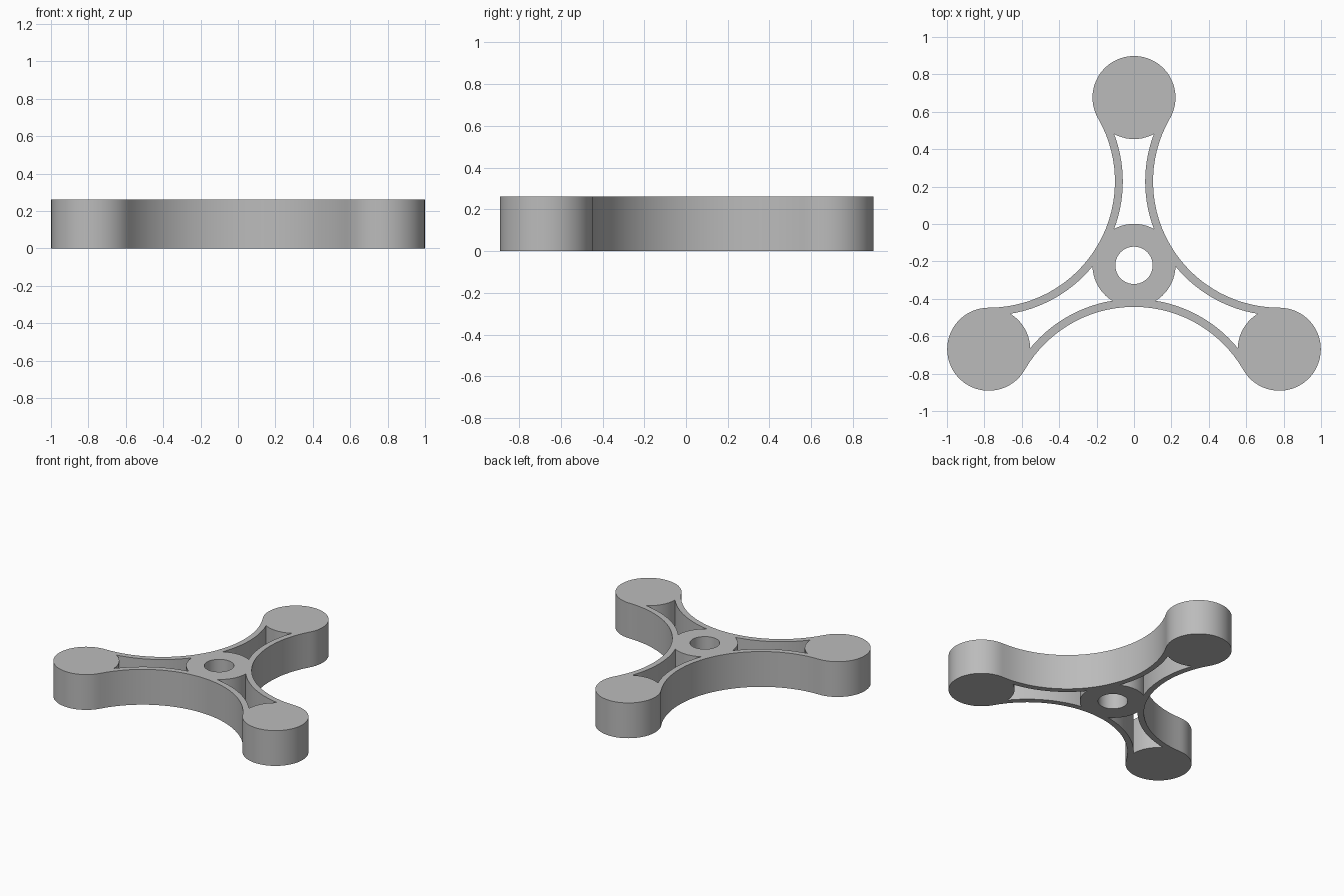
import bpy
import bmesh
from math import radians, degrees, cos, sin, acos, asin
from mathutils import Vector

cube = bpy.data.objects.get("Cube")
if cube:
    bpy.data.objects.remove(cube, do_unlink=True)

HEIGHT = 0.262
HUB = Vector((0, -0.221))
REACH = 0.897           # hub centre to lobe centre
LOBE = 0.222            # radius of hub and lobes
SCOOP = REACH - LOBE    # radius of the concave flanks, tangent to the lobes
WALL = 0.042            # rib thickness
HOLE = 0.1

grey = bpy.data.materials.new("grey")
grey.use_nodes = True
colour = (0.5, 0.5, 0.5, 1)
grey.diffuse_color = colour
grey.node_tree.nodes["Principled BSDF"].inputs["Base Color"].default_value = colour


def polar(angle, radius):
    return Vector((cos(radians(angle)), sin(radians(angle)))) * radius


def around_hub(angle):
    return HUB + polar(angle, REACH)


def arc(centre, radius, start, end, steps):
    return [centre + polar(start + (end - start) * i / steps, radius)
            for i in range(steps + 1)]


# Outer outline: three round lobes joined by concave flanks
outline = []
for a in (90, 210, 330):
    outline += arc(around_hub(a), LOBE, a - 120, a + 120, 40)[:-1]
    outline += arc(around_hub(a + 60), SCOOP, a + 300, a + 180, 30)[:-1]

# Arm pockets: bounded by hub, lobe and the two ribs
inner = SCOOP + WALL
spread = 60 - degrees(acos((LOBE**2 + REACH**2 - inner**2) / (2 * LOBE * REACH)))
sweep = degrees(asin((REACH / 2 - LOBE * cos(radians(spread))) / inner))
loops = [outline]
for a in (90, 210, 330):
    pocket = arc(HUB, LOBE, a - spread, a + spread, 10)[:-1]
    pocket += arc(around_hub(a + 60), inner, a - 90 - sweep, a - 90 + sweep, 14)[:-1]
    pocket += arc(around_hub(a), LOBE, a + 180 - spread, a + 180 + spread, 10)[:-1]
    pocket += arc(around_hub(a - 60), inner, a + 90 - sweep, a + 90 + sweep, 14)[:-1]
    loops.append(pocket)

# Centre hole
loops.append(arc(HUB, HOLE, 0, 360, 40)[:-1])

# Filled profile extruded to a solid
curve = bpy.data.curves.new("spinner_body", "CURVE")
curve.dimensions = "2D"
curve.fill_mode = "BOTH"
curve.extrude = HEIGHT / 2
for points in loops:
    spline = curve.splines.new("POLY")
    spline.points.add(len(points) - 1)
    for p, co in zip(spline.points, points):
        p.co = (co.x, co.y, 0, 1)
    spline.use_cyclic_u = True
body = bpy.data.objects.new("spinner_body", curve)
bpy.context.collection.objects.link(body)
bpy.ops.object.select_all(action="DESELECT")
body.select_set(True)
bpy.context.view_layer.objects.active = body
bpy.ops.object.convert(target="MESH")
body = bpy.context.object

# Weld, rest on the ground and clean normals
bm = bmesh.new()
bm.from_mesh(body.data)
bmesh.ops.remove_doubles(bm, verts=bm.verts, dist=0.0001)
bmesh.ops.translate(bm, verts=bm.verts, vec=(0, 0, HEIGHT / 2))
bmesh.ops.recalc_face_normals(bm, faces=bm.faces)
bm.to_mesh(body.data)
bm.free()
body.data.materials.clear()
body.data.materials.append(grey)
bpy.ops.object.shade_smooth_by_angle(angle=radians(30))
